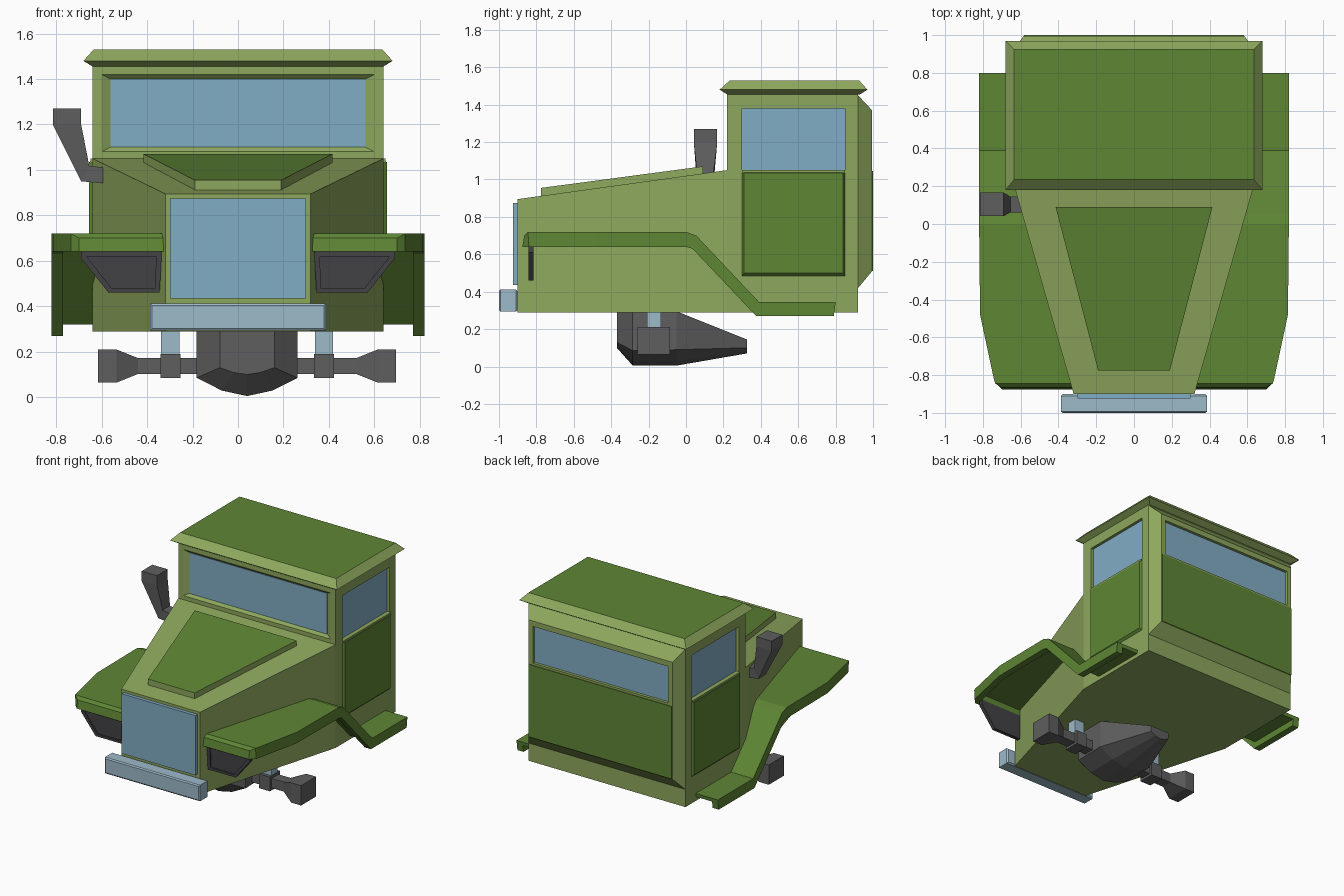
import bpy, bmesh
from mathutils import Vector


def material(name, rgb):
    m = bpy.data.materials.new(name)
    m.diffuse_color = (*rgb, 1)
    return m


LIGHT = material("light green", (0.27, 0.39, 0.11))
GREEN = material("dark green", (0.112, 0.237, 0.035))
GLASS = material("glass blue", (0.222, 0.418, 0.56))
STEEL = material("pale steel", (0.34, 0.49, 0.585))
GREY = material("grey metal", (0.114, 0.112, 0.115))
DARK = material("dark grey", (0.055, 0.052, 0.056))


def loft(name, rings, mat, top_mat=None):
    """Skin a list of equal rings, cap both ends; upward faces may take top_mat."""
    bm = bmesh.new()
    vs = [[bm.verts.new(p) for p in r] for r in rings]
    n = len(rings[0])
    for a, b in zip(vs, vs[1:]):
        for i in range(n):
            j = (i + 1) % n
            bm.faces.new((a[i], a[j], b[j], b[i]))
    bm.faces.new(vs[0])
    bm.faces.new(vs[-1])
    bmesh.ops.remove_doubles(bm, verts=bm.verts, dist=1e-5)
    bmesh.ops.recalc_face_normals(bm, faces=bm.faces)
    bm.normal_update()
    me = bpy.data.meshes.new(name)
    me.materials.append(mat)
    if top_mat:
        me.materials.append(top_mat)
        for f in bm.faces:
            f.material_index = int(f.normal.z > 0.9)
    bm.to_mesh(me)
    bm.free()
    ob = bpy.data.objects.new(name, me)
    bpy.context.collection.objects.link(ob)
    return ob


def ry(y, x0, x1, z0, z1):
    return [(x0, y, z0), (x1, y, z0), (x1, y, z1), (x0, y, z1)]


def rx(x, y0, y1, z0, z1):
    return [(x, y0, z0), (x, y1, z0), (x, y1, z1), (x, y0, z1)]


def rz(z, x0, x1, y0, y1):
    return [(x0, y0, z), (x1, y0, z), (x1, y1, z), (x0, y1, z)]


def box(name, x0, x1, y0, y1, z0, z1, mat):
    return loft(name, [ry(y0, x0, x1, z0, z1), ry(y1, x0, x1, z0, z1)], mat)


def cut(ob, cutter):
    """Carve a recess and drop the cutter."""
    mod = ob.modifiers.new("recess", 'BOOLEAN')
    mod.operation, mod.solver, mod.object = 'DIFFERENCE', 'EXACT', cutter
    cutter.hide_render = True
    bpy.context.view_layer.objects.active = ob
    bpy.ops.object.modifier_apply(modifier=mod.name)
    bpy.data.objects.remove(cutter)


# Hood and raised hood panel
loft("hood", [ry(-0.90, -0.32, 0.32, 0.29, 0.895),
              ry(0.22, -0.64, 0.64, 0.29, 1.05)], LIGHT)
loft("hood_panel", [ry(-0.775, -0.19, 0.19, 0.90, 0.955),
                    ry(0.09, -0.415, 0.415, 1.02, 1.07)], LIGHT, GREEN)

# Cab with recessed windshield and side windows
cab = loft("cab", [ry(0.22, -0.64, 0.64, 0.29, 1.46),
                   ry(0.92, -0.64, 0.64, 0.29, 1.46)], LIGHT)
cut(cab, loft("cutter", [ry(0.20, -0.64, 0.64, 1.06, 1.44),
                         ry(0.24, -0.56, 0.56, 1.10, 1.40)], LIGHT))
box("windshield", -0.56, 0.56, 0.236, 0.244, 1.10, 1.40, GLASS)
for s, side in ((-1, "left"), (1, "right")):
    cut(cab, box("cutter", s * 0.615, s * 0.70, 0.30, 0.85, 1.04, 1.38, LIGHT))
    box(side + "_window", s * 0.611, s * 0.619, 0.30, 0.85, 1.04, 1.38, GLASS)
    # Raised door panel with a light sill on top
    loft(side + "_door", [rx(s * 0.63, 0.30, 0.85, 0.485, 1.04),
                          rx(s * 0.64, 0.30, 0.85, 0.485, 1.04),
                          rx(s * 0.655, 0.31, 0.84, 0.50, 1.035)], GREEN)
    box(side + "_sill", s * 0.615, s * 0.65, 0.30, 0.85, 1.035, 1.05, LIGHT)

# Bulged back wall with window and painted panel
back = loft("back_wall", [ry(0.91, -0.64, 0.64, 0.41, 1.455),
                          ry(0.92, -0.64, 0.64, 0.42, 1.45),
                          ry(0.995, -0.585, 0.585, 0.51, 1.37)], LIGHT)
cut(back, box("cutter", -0.55, 0.55, 0.97, 1.05, 1.06, 1.33, LIGHT))
box("back_window", -0.55, 0.55, 0.966, 0.974, 1.06, 1.33, GLASS)
box("back_panel", -0.583, 0.583, 0.992, 1.0, 0.512, 1.045, GREEN)

# Roof
loft("roof", [rz(1.455, -0.64, 0.64, 0.22, 0.93),
              rz(1.48, -0.68, 0.68, 0.18, 0.97),
              rz(1.53, -0.635, 0.635, 0.235, 0.925)], LIGHT, GREEN)

# Grille and bumper
box("grille", -0.30, 0.30, -0.925, -0.89, 0.435, 0.875, GLASS)
loft("bumper", [ry(-1.0, -0.378, 0.378, 0.302, 0.403),
                ry(-0.993, -0.387, 0.387, 0.293, 0.412),
                ry(-0.91, -0.387, 0.387, 0.293, 0.412),
                ry(-0.90, -0.378, 0.378, 0.302, 0.403)], STEEL)

# Fenders: top (y, z), bottom (y, z), outer x, underside depth fraction
STATIONS = [((-0.865, 0.70), (-0.875, 0.64), 0.70, 1),
            ((-0.845, 0.72), (-0.84, 0.64), 0.735, 1),
            ((-0.82, 0.72), (-0.82, 0.64), 0.742, 1),
            ((-0.82, 0.72), (-0.82, 0.64), 0.742, 0.35),
            ((-0.48, 0.72), (-0.48, 0.64), 0.815, 0.35),
            ((0.0, 0.72), (0.0, 0.64), 0.82, 0.35),
            ((0.055, 0.70), (0.035, 0.63), 0.82, 0.35),
            ((0.39, 0.345), (0.375, 0.27), 0.82, 0.35),
            ((0.80, 0.345), (0.79, 0.27), 0.82, 0.35)]


def fender_ring(s, top, bottom, outer, f):
    t, b = Vector((0, *top)), Vector((0, *bottom))
    m = t.lerp(b, f)
    inner = min(0.62, 0.30 + 0.32 * (top[0] + 0.9) / 1.12)
    pts = [(inner, t), (outer, t), (outer, b), (outer - 0.05, b),
           (outer - 0.05, m), (inner, m)]
    return [(s * x, p.y, p.z) for x, p in pts]


LAMP_OUT = [(0.335, 0.645), (0.69, 0.645), (0.69, 0.61), (0.57, 0.46), (0.345, 0.46)]
LAMP_IN = [(0.36, 0.62), (0.665, 0.62), (0.655, 0.605), (0.555, 0.478), (0.365, 0.478)]
for s, side in ((-1, "left"), (1, "right")):
    loft(side + "_fender", [fender_ring(s, *st) for st in STATIONS], GREEN)
    # Headlamp hung under the fender, with a recessed lens
    loft(side + "_headlamp", [[(s * x, y, z) for x, z in outline] for y, outline in
         ((-0.815, LAMP_OUT), (-0.843, LAMP_OUT), (-0.843, LAMP_IN), (-0.833, LAMP_IN))], DARK)

# Front axle, set slightly off centre
CX, CY, CZ = 0.04, -0.172, 0.137
for s, side in ((-1, "left"), (1, "right")):
    loft(side + "_axle", [rx(CX + s * d, CY - a, CY + a, CZ - b, CZ + b) for d, a, b in
         ((0.10, 0.04, 0.035), (0.48, 0.04, 0.035), (0.575, 0.087, 0.073), (0.655, 0.087, 0.073))], GREY)
    x = CX + s * 0.338
    box(side + "_axle_clamp", x - 0.044, x + 0.044, CY - 0.06, CY + 0.06, 0.085, 0.19, GREY)
    box(side + "_strut", x - 0.04, x + 0.04, CY - 0.037, CY + 0.037, 0.18, 0.30, STEEL)


# Differential housing
def housing_ring(y, w, top, mid, low):
    k = low + 0.3 * (mid - low)
    return [(CX + u * w, y, z) for u, z in ((-1, top), (1, top), (1, mid), (0.5, k),
                                            (0, low), (-0.5, k), (-1, mid))]


loft("axle_housing", [housing_ring(-0.37, 0.12, 0.295, 0.13, 0.10),
                      housing_ring(-0.285, 0.222, 0.295, 0.085, 0.005),
                      housing_ring(-0.05, 0.222, 0.295, 0.09, 0.005),
                      housing_ring(0.325, 0.08, 0.145, 0.10, 0.07)], GREY)

# Exhaust stack on the left
loft("exhaust_elbow", [rx(-0.58, 0.06, 0.145, 0.94, 1.01),
                       rx(-0.66, 0.06, 0.145, 0.947, 1.018),
                       [(-0.69, 0.06, 0.95), (-0.69, 0.145, 0.95),
                        (-0.655, 0.145, 1.02), (-0.655, 0.06, 1.02)],
                       rz(1.2, -0.815, -0.69, 0.042, 0.167)[0:1] + [(-0.815, 0.167, 1.2),
                        (-0.69, 0.167, 1.2), (-0.69, 0.042, 1.2)],
                       [(-0.815, 0.042, 1.27), (-0.815, 0.167, 1.27),
                        (-0.69, 0.167, 1.27), (-0.69, 0.042, 1.27)]], GREY)
